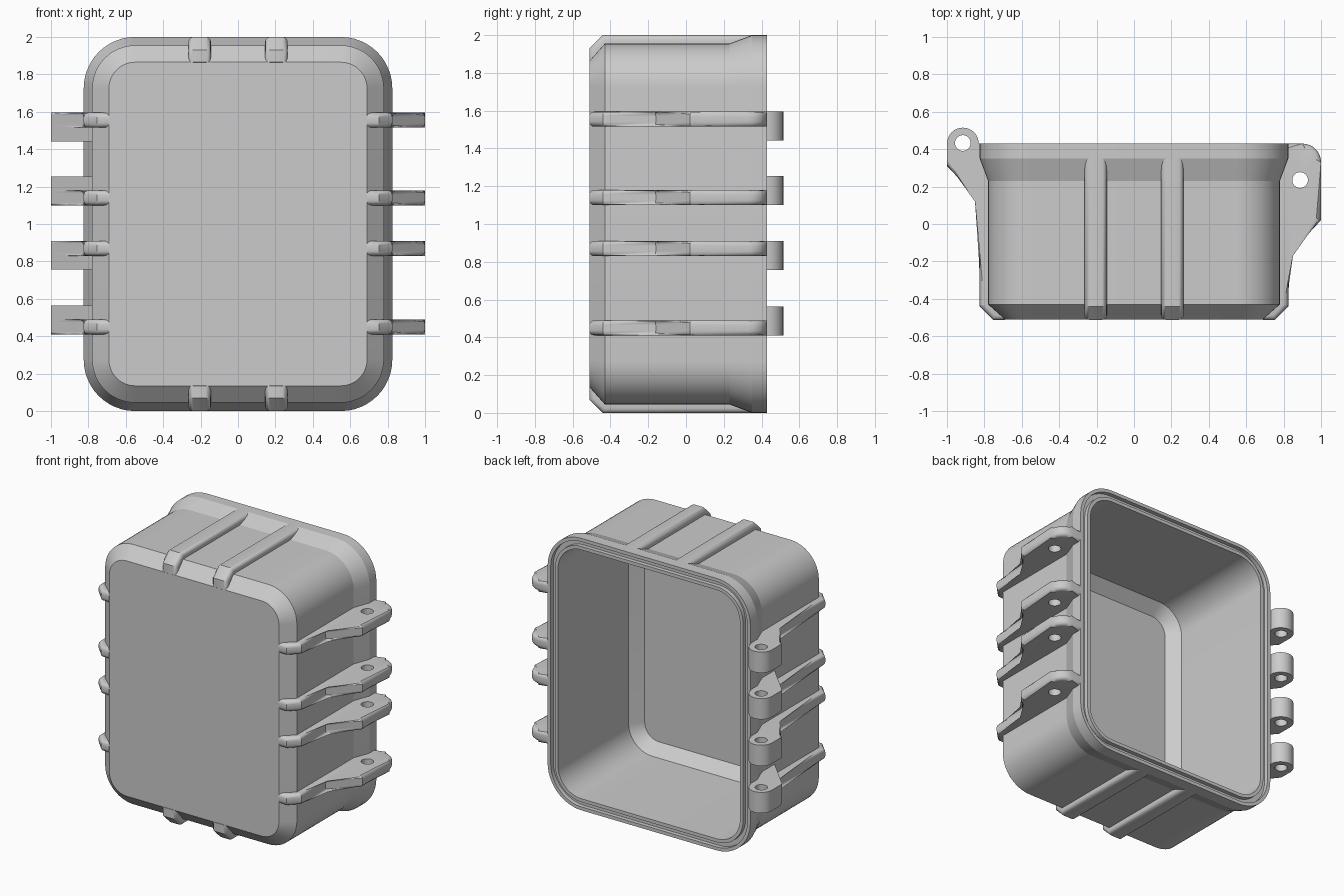
import bpy, bmesh, math
from mathutils import Vector

old = bpy.data.objects.get("Cube")
if old:
    bpy.data.objects.remove(old, do_unlink=True)

grey = bpy.data.materials.new("light_grey_plastic")
grey.use_nodes = True
grey.diffuse_color = (0.6, 0.6, 0.6, 1)
grey.node_tree.nodes["Principled BSDF"].inputs["Base Color"].default_value = (0.6, 0.6, 0.6, 1)


def finish(name, bm, angle):
    """Turn a bmesh into a smooth-shaded object."""
    bmesh.ops.recalc_face_normals(bm, faces=bm.faces[:])
    mesh = bpy.data.meshes.new(name)
    bm.to_mesh(mesh)
    bm.free()
    mesh.materials.append(grey)
    ob = bpy.data.objects.new(name, mesh)
    bpy.context.collection.objects.link(ob)
    bpy.ops.object.select_all(action='DESELECT')
    ob.select_set(True)
    bpy.context.view_layer.objects.active = ob
    bpy.ops.object.shade_smooth_by_angle(angle=math.radians(angle))
    return ob


def arc(cx, cy, r, start, end, n):
    return [(cx + r * math.cos(math.radians(start + (end - start) * i / n)),
             cy + r * math.sin(math.radians(start + (end - start) * i / n)))
            for i in range(n + 1)]


def prism(name, outer, inner, lo, hi, place, bevel=0.025):
    """Extrude an outline from lo to hi, rounding the edges along its outer run."""
    bm = bmesh.new()
    outline = outer + inner
    caps = [[bm.verts.new(place(u, y, w)) for u, y in outline] for w in (lo, hi)]
    n = len(outline)
    for cap in caps:
        bm.faces.new(cap)
    for i in range(n):
        j = (i + 1) % n
        bm.faces.new((caps[0][i], caps[0][j], caps[1][j], caps[1][i]))
    if bevel:
        edges = [bm.edges.get((cap[i], cap[i + 1])) for cap in caps for i in range(len(outer) - 1)]
        bmesh.ops.bevel(bm, geom=edges, offset=bevel, segments=3, profile=0.5,
                        affect='EDGES', clamp_overlap=False)
    return finish(name, bm, 35)


def drill(ob, x, y, r):
    """Cut a vertical pin hole through an object."""
    bpy.ops.mesh.primitive_cylinder_add(vertices=32, radius=r, depth=4, location=(x, y, 1))
    cutter = bpy.context.object
    cutter.hide_render = True
    bpy.context.view_layer.objects.active = ob
    mod = ob.modifiers.new("pin_hole", 'BOOLEAN')
    mod.operation = 'DIFFERENCE'
    mod.solver = 'EXACT'
    mod.object = cutter
    bpy.ops.object.modifier_apply(modifier=mod.name)
    bpy.data.objects.remove(cutter, do_unlink=True)


# Box shell: rounded-rectangle rings as (depth, corner radius), outside then inside
profile = [(-0.51, 0.14), (-0.43, 0.23), (0.23, 0.23), (0.35, 0.275), (0.43, 0.275),
           (0.43, 0.25), (0.40, 0.25), (0.40, 0.215), (0.43, 0.215), (0.43, 0.19),
           (-0.39, 0.19), (-0.47, 0.115)]
bm = bmesh.new()
rings = []
for y, r in profile:
    pts = []
    for k, (sx, sz) in enumerate([(1, 1), (-1, 1), (-1, -1), (1, -1)]):
        pts += arc(sx * 0.55, 1 + sz * 0.725, r, k * 90, k * 90 + 90, 12)
    rings.append([bm.verts.new((x, y, z)) for x, z in pts])
for a, b in zip(rings, rings[1:]):
    for i in range(len(a)):
        j = (i + 1) % len(a)
        bm.faces.new((a[i], a[j], b[j], b[i]))
bm.faces.new(rings[0])
bm.faces.new(rings[-1])
finish("box_shell", bm, 15)

# Shared outline pieces for every rib
nose = [(0.69, -0.512), (0.755, -0.512), (0.825, -0.44)]
root = [(0.76, 0.22), (0.76, -0.42), (0.66, -0.475)]

# Ribs over the top and bottom
for side, label in ((1, "top"), (-1, "bottom")):
    for x in (-0.205, 0.205):
        prism(f"{label}_rib", nose + [(0.825, 0.35)], [(0.77, 0.35)] + root, x - 0.06, x + 0.06,
              lambda u, y, w: Vector((w, y, 1 + side * (u + 0.175))))

# Side ribs: latch ears on the left, hinge knuckles on the right
ear = nose + [(0.825, -0.16), (1, 0.02)] + arc(0.9, 0.33, 0.1, 0, 90, 8) + [(0.815, 0.43)]
knuckle = arc(0.915, 0.43, 0.085, 0, 180, 16) + [(0.815, 0.43), (0.815, 0.38)]
for z, grow in ((0.45, 1), (0.87, -1), (1.14, 1), (1.555, -1)):
    left = prism("latch_ear_rib", ear, [(0.815, 0.38)] + root, z - 0.04, z + 0.04,
                 lambda u, y, w: Vector((u, y, w)))
    drill(left, 0.888, 0.235, 0.042)
    right = prism("hinge_rib", nose + [(0.825, 0.13), (1, 0.31)], knuckle + root,
                  z - 0.04, z + 0.04, lambda u, y, w: Vector((-u, y, w)))
    drill(right, -0.915, 0.433, 0.042)
    barrel = prism("hinge_knuckle", [(0.77, 0.075), (1, 0.31)], knuckle + [(0.77, 0.24)],
                   z, z + grow * 0.113, lambda u, y, w: Vector((-u, y, w)), bevel=0)
    drill(barrel, -0.915, 0.433, 0.042)
